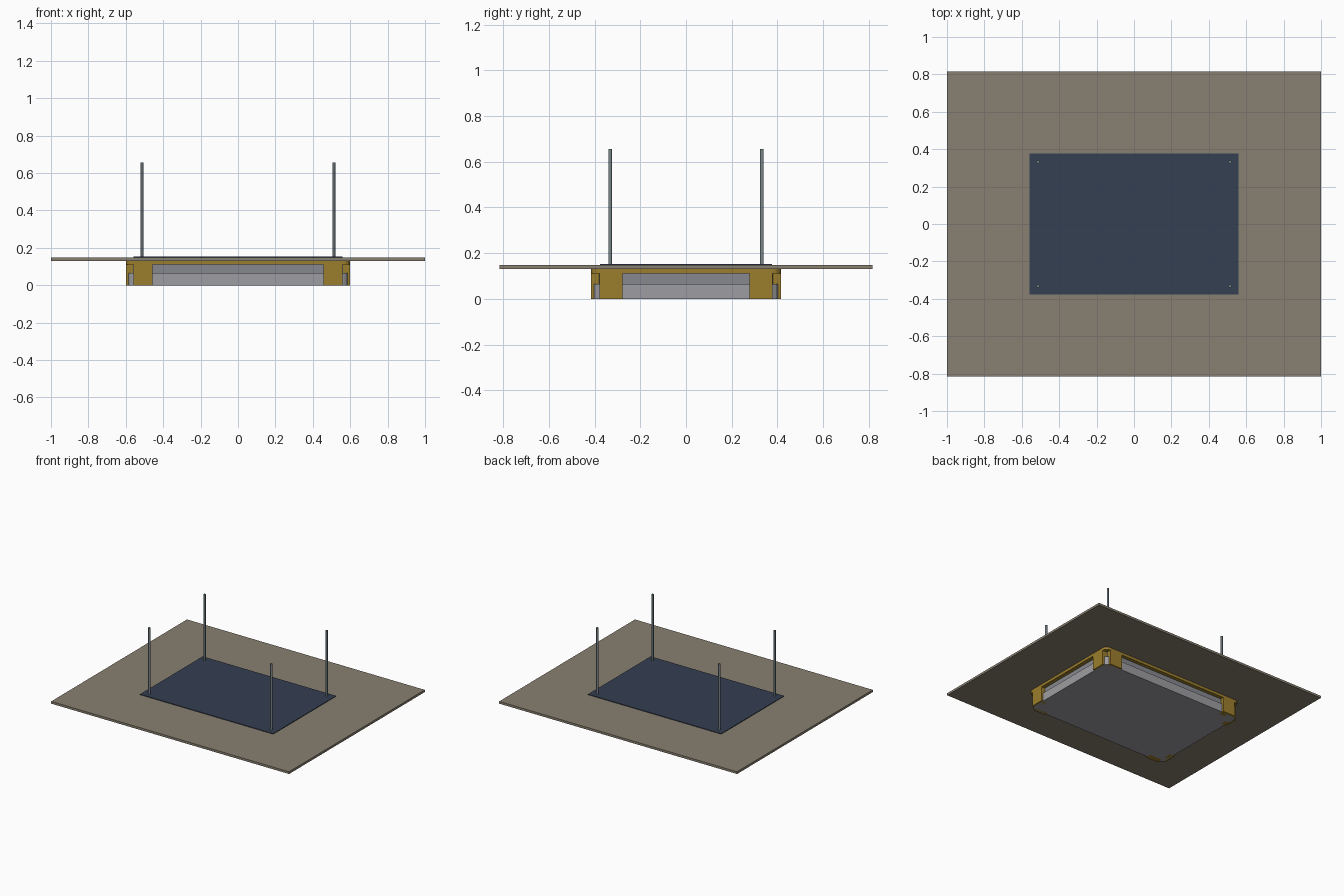
import bpy, bmesh
from math import cos, sin, pi

if "Cube" in bpy.data.objects:
    bpy.data.objects.remove(bpy.data.objects["Cube"])


def material(name, rgb):
    m = bpy.data.materials.new(name)
    m.diffuse_color = (*rgb, 1)
    m.use_nodes = True
    m.node_tree.nodes["Principled BSDF"].inputs["Base Color"].default_value = m.diffuse_color
    return m


BROWN = material("brown", (0.25, 0.215, 0.165))
NAVY = material("navy", (0.035, 0.05, 0.085))
YELLOW = material("yellow", (0.33, 0.21, 0.025))
STEEL = material("steel", (0.2, 0.25, 0.27))
DARK = material("dark_grey", (0.24, 0.25, 0.28))
LIGHT = material("light_grey", (0.34, 0.34, 0.36))


def prism(name, points, z0, z1, mat):
    """Extrude a flat outline from z0 to z1."""
    bm = bmesh.new()
    face = bm.faces.new([bm.verts.new((x, y, z0)) for x, y in points])
    ext = bmesh.ops.extrude_face_region(bm, geom=[face])
    top = [v for v in ext["geom"] if isinstance(v, bmesh.types.BMVert)]
    bmesh.ops.translate(bm, verts=top, vec=(0, 0, z1 - z0))
    bmesh.ops.recalc_face_normals(bm, faces=bm.faces)
    me = bpy.data.meshes.new(name)
    bm.to_mesh(me)
    bm.free()
    me.materials.append(mat)
    ob = bpy.data.objects.new(name, me)
    bpy.context.collection.objects.link(ob)
    return ob


def rect(x0, x1, y0, y1):
    return [(x0, y0), (x1, y0), (x1, y1), (x0, y1)]


def rounded(hx, hy, r, n=4):
    pts = []
    for k, (sx, sy) in enumerate([(1, 1), (-1, 1), (-1, -1), (1, -1)]):
        for i in range(n + 1):
            a = (k + i / n) * pi / 2
            pts.append((sx * (hx - r) + r * cos(a), sy * (hy - r) + r * sin(a)))
    return pts


# Stepped tray under the deck
prism("lower_tray", rounded(0.587, 0.403, 0.035), 0, 0.065, LIGHT)
prism("upper_tray", rounded(0.57, 0.388, 0.03), 0.065, 0.11, DARK)
prism("yellow_frame", rounded(0.6, 0.415, 0.037), 0.11, 0.131, YELLOW)

# Wide deck and inset panel
prism("deck", rect(-1, 1, -0.815, 0.815), 0.131, 0.148, BROWN)
prism("panel", rect(-0.56, 0.56, -0.376, 0.376), 0.148, 0.153, NAVY)

# Corner blocks and posts
for sx in (-1, 1):
    for sy in (-1, 1):
        prism("long_side_block", rect(*sorted((sx * 0.457, sx * 0.56)),
              *sorted((sy * 0.37, sy * 0.415))), 0, 0.11, YELLOW)
        prism("short_side_block", rect(*sorted((sx * 0.555, sx * 0.6)),
              *sorted((sy * 0.277, sy * 0.378))), 0, 0.11, YELLOW)
        bpy.ops.mesh.primitive_cylinder_add(
            vertices=12, radius=0.008, depth=0.505,
            location=(sx * 0.513, sy * 0.332, 0.4025))
        post = bpy.context.object
        post.name = "post"
        post.data.materials.append(STEEL)
        bpy.ops.object.shade_smooth_by_angle()
